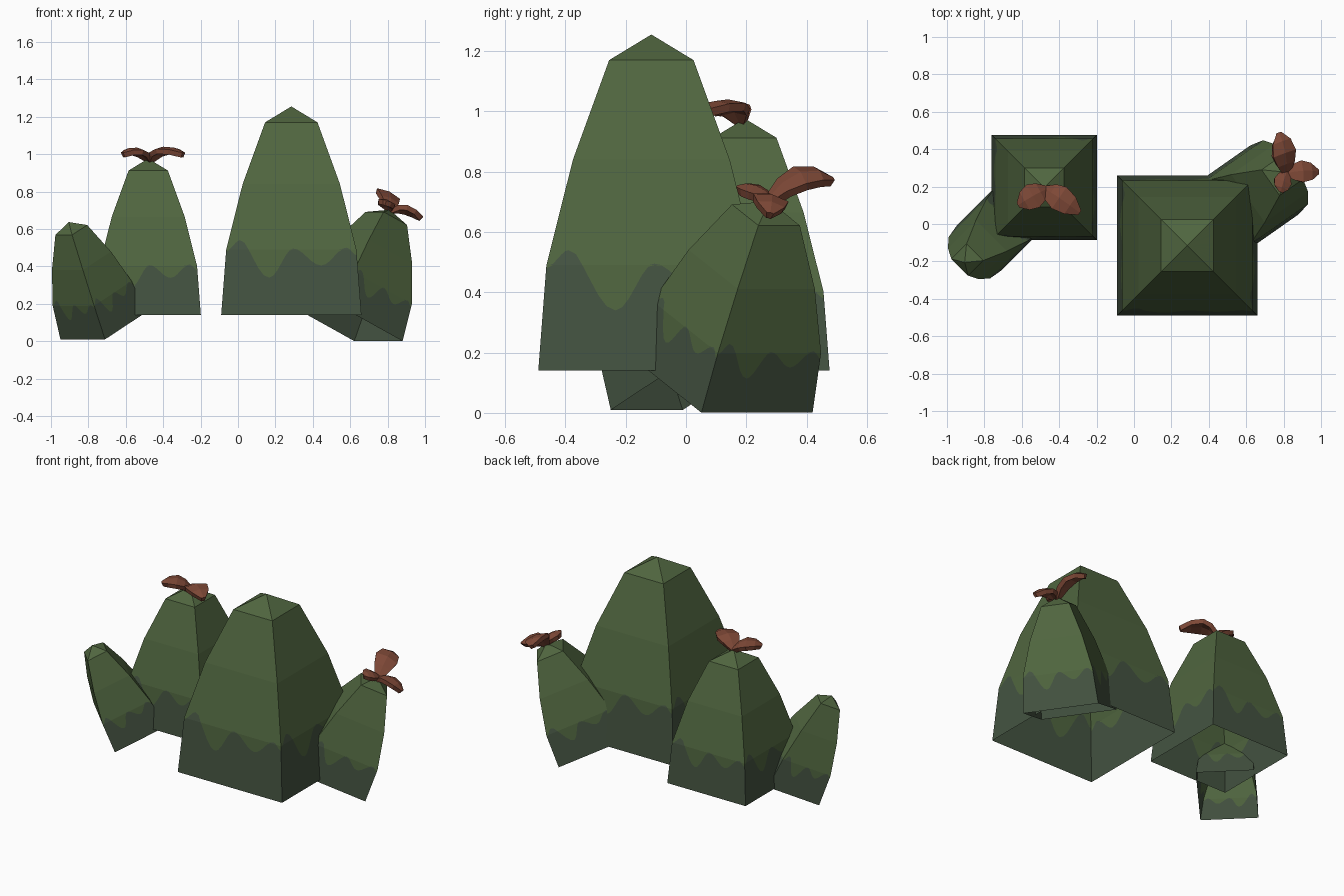
import bpy, bmesh, math
from mathutils import Vector, Matrix

if "Cube" in bpy.data.objects:
    bpy.data.objects.remove(bpy.data.objects["Cube"])


def material(name, rgb):
    m = bpy.data.materials.new(name)
    m.diffuse_color = (*rgb, 1)
    m.use_nodes = True
    m.node_tree.nodes["Principled BSDF"].inputs["Base Color"].default_value = m.diffuse_color
    return m


GREEN = material("moss green", (0.08, 0.132, 0.05))
BAND = material("dark grey green", (0.058, 0.087, 0.053))
BROWN = material("leaf brown", (0.21, 0.066, 0.038))

# Square tapering profile: (height, half width)
PROFILE = [(0, .375), (.35, .348), (.70, .26), (1.03, .14), (1.115, 0)]
# Wavy edge of the dark band across one side: (position -1..1, height)
WAVE = [(-1, .34), (-.82, .40), (-.33, .20), (.03, .355), (.45, .265), (.85, .36), (1, .32)]


def half_width(z):
    for (z0, w0), (z1, w1) in zip(PROFILE, PROFILE[1:]):
        if z <= z1:
            return w0 + (w1 - w0) * (z - z0) / (z1 - z0)
    return 0


def wave_points(steps=6):
    pts = [WAVE[0]]
    for (a, za), (b, zb) in zip(WAVE, WAVE[1:]):
        for i in range(1, steps + 1):
            f = i / steps
            pts.append((a + (b - a) * f, za + (zb - za) * (0.5 - 0.5 * math.cos(math.pi * f))))
    return pts


def mound(name, base, scale, angle=0, tilt=0):
    """Four-sided mound, open underneath, leaning outward along angle."""
    bm = bmesh.new()
    for side in range(4):
        turn = Matrix.Rotation(side * math.pi / 2, 3, 'Z')
        cols = []
        for t, w in wave_points():
            rows = [0, min(w, .35), .35, max(w, .35), .70, 1.03, 1.115]
            cols.append([bm.verts.new(turn @ Vector((t * half_width(z), -half_width(z), z))) for z in rows])
        for a, b in zip(cols, cols[1:]):
            for r in range(6):
                f = bm.faces.new((a[r], b[r], b[r + 1], a[r + 1]))
                f.material_index = 1 if r in (0, 2) else 0
    bmesh.ops.remove_doubles(bm, verts=bm.verts, dist=1e-5)
    bmesh.ops.dissolve_degenerate(bm, edges=bm.edges, dist=1e-5)
    sx, sz = scale
    bm.transform(Matrix.Translation(base) @ Matrix.Rotation(math.radians(angle), 4, 'Z')
                 @ Matrix.Rotation(math.radians(tilt), 4, 'Y') @ Matrix.Diagonal((sx, sx, sz, 1)))
    add_object(name, bm, [GREEN, BAND])


def add_object(name, bm, mats):
    me = bpy.data.meshes.new(name)
    bm.to_mesh(me)
    bm.free()
    for m in mats:
        me.materials.append(m)
    ob = bpy.data.objects.new(name, me)
    bpy.context.collection.objects.link(ob)
    return ob


def leaf(name, base, mid, tip, width, up=(0, 0, 1), thick=.028):
    """Arched leaf with a raised midrib, passing through base, mid and tip."""
    base, mid, tip, up = map(Vector, (base, mid, tip, up))
    side = (tip - base).cross(up).normalized()
    ctrl = 2 * mid - (base + tip) / 2
    bm = bmesh.new()
    rows = []
    for t, w in [(0, .25), (.25, .75), (.5, 1), (.78, .78), (1, .2)]:
        c = base * (1 - t) ** 2 + ctrl * 2 * t * (1 - t) + tip * t * t
        s = side * width * w / 2
        rows.append([bm.verts.new(p) for p in (c - s - up * .012 * w, c, c + s - up * .012 * w)])
    for a, b in zip(rows, rows[1:]):
        for i in range(2):
            bm.faces.new((a[i], a[i + 1], b[i + 1], b[i]))
    bm.normal_update()
    if sum((f.normal.dot(up) for f in bm.faces)) < 0:
        bmesh.ops.reverse_faces(bm, faces=bm.faces)
    ob = add_object(name, bm, [BROWN])
    mod = ob.modifiers.new("thickness", 'SOLIDIFY')
    mod.thickness = thick
    mod.offset = -1


# Mounds
mound("large_mound", (.285, -.115, .14), (1, 1))
mound("medium_mound", (-.48, .195, .14), (.75, .75))
mound("left_leaning_mound", (-.722, -.022, .081), (.45, .55), 225, 25)
mound("right_leaning_mound", (.583, .118, .094), (.6, .6), 35, 24.5)

# Leaves on the medium mound
leaf("medium_leaf_left", (-.46, .19, .975), (-.54, .15, 1.035), (-.62, .10, 1.01), .14)
leaf("medium_leaf_right", (-.48, .19, .975), (-.40, .14, 1.04), (-.29, .06, 1.01), .14)

# Leaves on the right leaning mound
lean = (.34, .24, .91)
leaf("right_leaf_back", (.82, .26, .70), (.81, .38, .80), (.775, .49, .78), .14, lean)
leaf("right_leaf_outer", (.81, .27, .71), (.905, .285, .725), (.99, .28, .665), .12, lean)
leaf("right_leaf_front", (.82, .29, .71), (.80, .23, .755), (.785, .17, .755), .10, lean)
